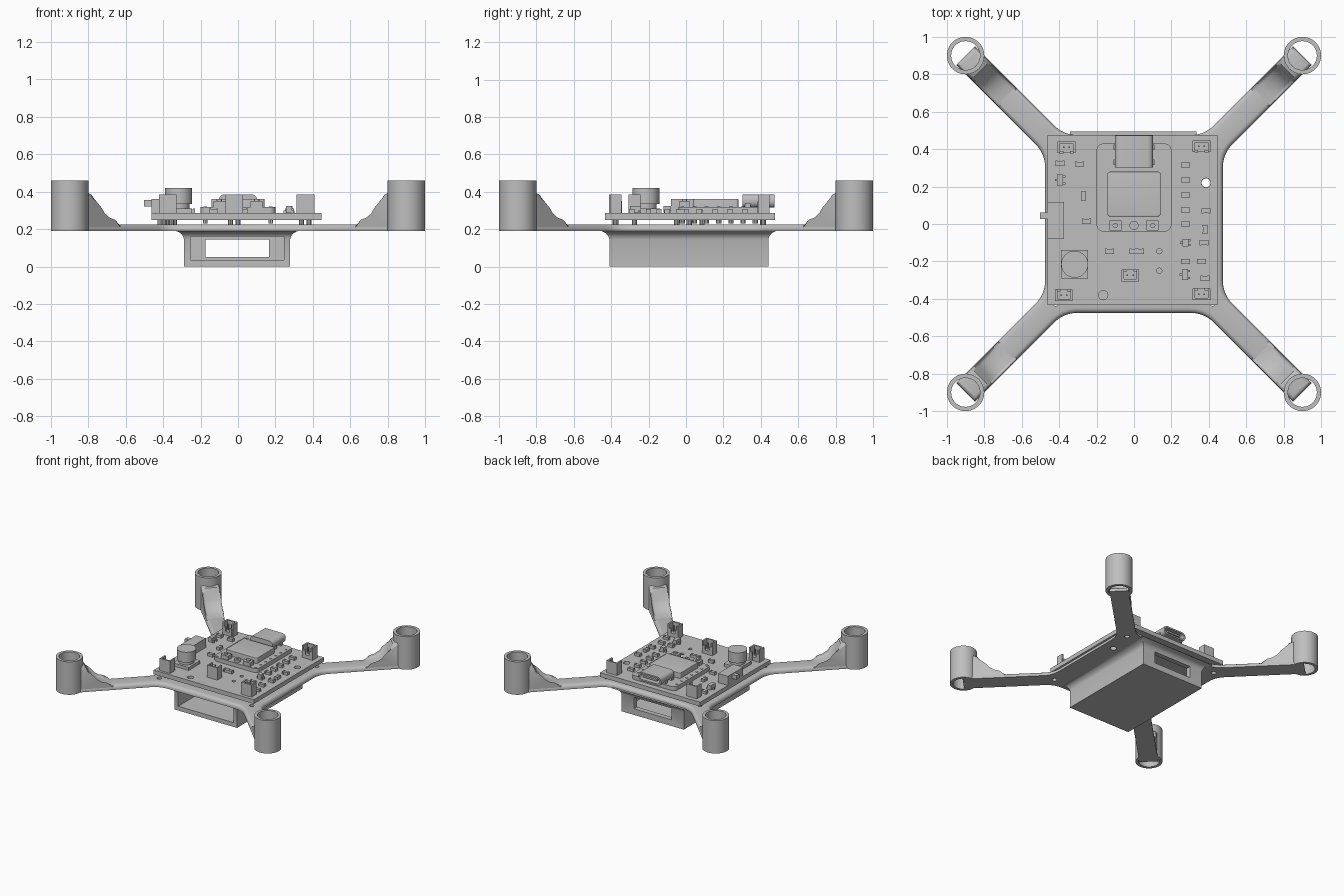
import bpy, bmesh, math
from mathutils import Matrix, Vector

if "Cube" in bpy.data.objects:
    bpy.data.objects.remove(bpy.data.objects["Cube"])

grey = bpy.data.materials.new("light grey")
grey.use_nodes = True
grey.diffuse_color = (0.52, 0.52, 0.52, 1)
grey.node_tree.nodes["Principled BSDF"].inputs["Base Color"].default_value = grey.diffuse_color
made = []


def finish(name, bm):
    bmesh.ops.recalc_face_normals(bm, faces=bm.faces)
    mesh = bpy.data.meshes.new(name)
    bm.to_mesh(mesh)
    bm.free()
    mesh.materials.append(grey)
    obj = bpy.data.objects.new(name, mesh)
    bpy.context.collection.objects.link(obj)
    made.append(obj)
    return obj


def add_box(bm, x, y, z0, z1, w, d):
    m = Matrix.Translation((x, y, (z0 + z1) / 2)) @ Matrix.Diagonal((w, d, z1 - z0, 1))
    bmesh.ops.create_cube(bm, size=1, matrix=m)


def add_cyl(bm, x, y, z0, z1, r, sides=24):
    bmesh.ops.create_cone(bm, cap_ends=True, segments=sides, radius1=r, radius2=r,
                          depth=z1 - z0, matrix=Matrix.Translation((x, y, (z0 + z1) / 2)))


def boxes(name, items):
    bm = bmesh.new()
    for item in items:
        add_box(bm, *item)
    return finish(name, bm)


def cylinders(name, items):
    bm = bmesh.new()
    for item in items:
        add_cyl(bm, *item)
    return finish(name, bm)


def prism(name, outline, z0, z1, bevel=0):
    """Extrude an outline upward and optionally round its top rim."""
    bm = bmesh.new()
    face = bm.faces.new([bm.verts.new((x, y, z0)) for x, y in outline])
    top = bmesh.ops.extrude_face_region(bm, geom=[face])["geom"]
    bmesh.ops.translate(bm, vec=(0, 0, z1 - z0), verts=[v for v in top if isinstance(v, bmesh.types.BMVert)])
    if bevel:
        rim = [e for e in bm.edges if all(v.co.z > z1 - 1e-4 for v in e.verts)]
        bmesh.ops.bevel(bm, geom=rim, offset=bevel, segments=4, profile=0.5, affect='EDGES')
    return finish(name, bm)


def cut(obj, *cutters):
    """Subtract cutters, bake the result and discard the cutters."""
    for c in cutters:
        c.hide_render = True
        mod = obj.modifiers.new("cut", 'BOOLEAN')
        mod.operation, mod.object, mod.solver = 'DIFFERENCE', c, 'EXACT'
    graph = bpy.context.evaluated_depsgraph_get()
    mesh = bpy.data.meshes.new_from_object(obj.evaluated_get(graph))
    obj.modifiers.clear()
    obj.data = mesh
    for c in cutters:
        made.remove(c)
        bpy.data.objects.remove(c)


def rounded(w, d, r, n=5):
    pts = []
    for k, (sx, sy) in enumerate([(1, 1), (-1, 1), (-1, -1), (1, -1)]):
        for i in range(n + 1):
            a = math.pi / 2 * (k + i / n)
            pts.append((sx * (w / 2 - r) + r * math.cos(a), sy * (d / 2 - r) + r * math.sin(a)))
    return pts


corners = [(1, 1), (-1, 1), (-1, -1), (1, -1)]
HALF, MOTOR, ARM = 0.475, 0.9, 0.05
FLOOR, DECK = 0.19, 0.226
BOARD, TOP = 0.25, 0.285

# Frame: square deck with four filleted diagonal arms
a, c, b = Vector((HALF, 0.3)), Vector((HALF, HALF - 2 * ARM)), Vector((HALF + 0.05, HALF - 2 * ARM + 0.05))
edge = [a * (1 - t) ** 2 + c * 2 * t * (1 - t) + b * t * t for t in [i / 6 for i in range(7)]]
edge.append(Vector((MOTOR + ARM, MOTOR - ARM)))
quadrant = edge + [Vector((p.y, p.x)) for p in reversed(edge)]
outline = []
for k in range(4):
    outline += [Matrix.Rotation(k * math.pi / 2, 2) @ p for p in quadrant]
frame = prism("frame", outline, FLOOR, DECK, 0.026)
cut(frame, cylinders("hole_cutter", [(0.42 * x, 0.42 * y, 0.1, 0.3, 0.018) for x, y in corners]
                     + [(0.385, 0.22, 0.1, 0.3, 0.024)]))

# Motor tubes and the curved ramps joining them to the arms
ramp = [(0.95, 0.2), (0.95, 0.225), (1.0, 0.228), (1.05, 0.242), (1.09, 0.268), (1.12, 0.305),
        (1.14, 0.35), (1.16, 0.385), (1.197, 0.4), (1.197, 0.2)]
for x, y in corners:
    side = ("left" if x > 0 else "right") + ("_back" if y > 0 else "_front")
    bm = bmesh.new()
    rings = []
    for r, z in [(0.1, FLOOR), (0.1, 0.46), (0.077, 0.46), (0.077, FLOOR)]:
        rings.append([bm.verts.new((MOTOR * x + r * math.cos(t), MOTOR * y + r * math.sin(t), z))
                      for t in [math.tau * i / 48 for i in range(48)]])
    for k in range(4):
        lo, hi = rings[k], rings[(k + 1) % 4]
        for i in range(48):
            j = (i + 1) % 48
            bm.faces.new((lo[i], lo[j], hi[j], hi[i]))
    finish("motor_tube_" + side, bm)

    bm = bmesh.new()
    turn = Matrix.Rotation(math.atan2(y, x), 4, 'Z')
    walls = [[bm.verts.new((d, s * 0.068, z)) for d, z in ramp] for s in (-1, 1)]
    bm.faces.new(walls[0])
    bm.faces.new(walls[1])
    n = len(ramp)
    for i in range(n):
        j = (i + 1) % n
        bm.faces.new((walls[0][i], walls[0][j], walls[1][j], walls[1][i]))
    crest = [e for w in walls for i in range(1, n - 2) for e in w[i].link_edges if e.other_vert(w[i]) is w[i + 1]]
    bmesh.ops.bevel(bm, geom=crest, offset=0.022, segments=3, profile=0.5, affect='EDGES')
    bm.transform(turn)
    finish("arm_ramp_" + side, bm)

# Battery tray with flared top, front pocket and rear window
bm = bmesh.new()
loops = []
for grow, z in [(0, 0), (0, 0.145), (0.006, 0.163), (0.018, 0.178), (0.035, 0.187), (0.055, 0.195)]:
    loops.append([bm.verts.new((-0.005 + x * (0.283 + grow), 0.015 + y * (0.425 + grow), z)) for x, y in corners])
for lo, hi in zip(loops, loops[1:]):
    for i in range(4):
        j = (i + 1) % 4
        bm.faces.new((lo[i], lo[j], hi[j], hi[i]))
bm.faces.new(loops[0])
bm.faces.new(loops[-1])
tray = finish("battery_tray", bm)
cut(tray, boxes("pocket_cutter", [(-0.005, -0.05, 0.035, 0.16, 0.5, 0.9)]),
    boxes("window_cutter", [(-0.005, 0.3, 0.05, 0.145, 0.34, 0.8)]))

# Circuit board with mounting holes
board = boxes("circuit_board", [(-0.008, 0.022, BOARD, TOP, 0.908, 0.908)])
cut(board, cylinders("board_cutter", [(0.385, 0.22, 0.2, 0.3, 0.025), (-0.165, -0.38, 0.2, 0.3, 0.025),
                                      (0.135, -0.145, 0.2, 0.3, 0.014), (0.135, -0.25, 0.2, 0.3, 0.014)]))

# Plug sockets with their solder feet under the board
sockets = [(-0.36, 0.41, 1), (0.36, 0.415, 1), (-0.375, -0.38, -1), (0.36, -0.375, -1), (-0.02, -0.275, -1)]
feet = []
for i, (x, y, s) in enumerate(sockets):
    boxes("plug_socket_%d" % i, [
        (x, y, TOP, 0.315, 0.095, 0.062), (x, y + s * 0.026, TOP, 0.385, 0.095, 0.012),
        (x - 0.041, y, TOP, 0.385, 0.013, 0.062), (x + 0.041, y, TOP, 0.385, 0.013, 0.062),
        (x - 0.028, y - s * 0.026, TOP, 0.35, 0.02, 0.012), (x + 0.028, y - s * 0.026, TOP, 0.35, 0.02, 0.012),
        (x - 0.015, y, TOP, 0.365, 0.008, 0.008), (x + 0.015, y, TOP, 0.365, 0.008, 0.008)])
    feet += [(x + dx, y, 0.222, BOARD, 0.014, 10) for dx in (-0.02, 0.02)]

# Inductor
boxes("inductor_base", [(-0.317, -0.215, TOP, 0.31, 0.145, 0.15)])
cylinders("inductor", [(-0.317, -0.215, 0.31, 0.335, 0.058, 40), (-0.317, -0.215, 0.335, 0.42, 0.072, 40)])

# Slide switch
boxes("slide_switch", [(-0.418, 0.018, TOP, 0.36, 0.09, 0.197), (-0.48, 0.045, 0.322, 0.355, 0.045, 0.035)])

# Controller module: rounded board, shield, edge pads, buttons, lamp
module_y = 0.195
prism("controller_board", [(x, y + module_y) for x, y in rounded(0.4, 0.47, 0.035)], TOP, 0.318)
prism("controller_shield", [(x, y + 0.16) for x, y in rounded(0.285, 0.24, 0.015)], 0.318, 0.362, 0.005)
rows = [-0.02 + 0.065 * i for i in range(7)]
cylinders("edge_pads", [(s * 0.175, y, 0.318, 0.322, 0.01, 12) for s in (-1, 1) for y in rows])
boxes("buttons", [(s * 0.1, -0.008, 0.318, 0.35, 0.064, 0.052) for s in (-1, 1)])
cylinders("button_caps", [(s * 0.1, -0.008, 0.35, 0.362, 0.014) for s in (-1, 1)])
cylinders("status_lamp", [(0, -0.008, 0.318, 0.338, 0.024), (0, -0.008, 0.338, 0.345, 0.01)])

# Oblong cable port, hollow toward the back
port = prism("cable_port", rounded(0.205, 0.07, 0.03), 0, 0.17)
cut(port, prism("port_cutter", rounded(0.18, 0.046, 0.022), -0.1, 0.14))
tongue = boxes("port_tongue", [(0, 0, 0.01, 0.15, 0.12, 0.014)])
for obj in (port, tongue):
    obj.data.transform(Matrix.Translation((0, 0.472, 0.351)) @ Matrix.Rotation(math.pi / 2, 4, 'X'))
boxes("port_lugs", [(s * 0.1, y, 0.318, 0.34, 0.02, 0.03) for s in (-1, 1) for y in (0.33, 0.41)])

# Small chips: body with two raised end caps; True means turned upright
chips = [(0.275, y, False) for y in (0.315, 0.235, 0.155, 0.075, 0.0, -0.2)]
chips += [(0.385, 0.07, False), (0.38, -0.03, True), (0.375, -0.1, False), (0.36, -0.2, False), (0.38, -0.29, False),
          (-0.395, 0.325, False), (-0.29, 0.32, False), (-0.27, 0.15, True), (-0.255, 0.015, False),
          (-0.13, -0.145, False), (0.0, -0.145, False), (0.03, -0.145, False)]
parts = []
for x, y, upright in chips:
    for off, length, wide, z in [(0, 0.046, 0.025, 0.306), (-0.019, 0.01, 0.028, 0.309), (0.019, 0.01, 0.028, 0.309)]:
        dx, dy = (0, off) if upright else (off, 0)
        w, d = (wide, length) if upright else (length, wide)
        parts.append((x + dx, y + dy, TOP, z, w, d))
boxes("small_chips", parts)

# Transistors with side legs
legs = []
for x, y, d in [(-0.395, 0.235, 0.06), (0.275, -0.1, 0.04), (0.272, -0.27, 0.06)]:
    legs += [(x, y, TOP + 0.004, 0.325, 0.032, d), (x - 0.02, y, TOP, 0.3, 0.016, 0.012)]
    legs += [(x + 0.02, y + s * d * 0.32, TOP, 0.3, 0.016, 0.012) for s in (-1, 1)]
boxes("transistors", legs)

# Solder joints below the board
feet += [(s * 0.175, y, 0.23, BOARD, 0.014, 10) for s in (-1, 1) for y in rows]
feet += [(-0.418, y, 0.225, BOARD, 0.014, 10) for y in (-0.05, 0.018, 0.085)]
cylinders("solder_joints", feet)

# Smooth the curves and keep the edges crisp
bpy.ops.object.select_all(action='DESELECT')
for obj in made:
    obj.select_set(True)
bpy.context.view_layer.objects.active = frame
bpy.ops.object.shade_smooth_by_angle(angle=math.radians(32))
